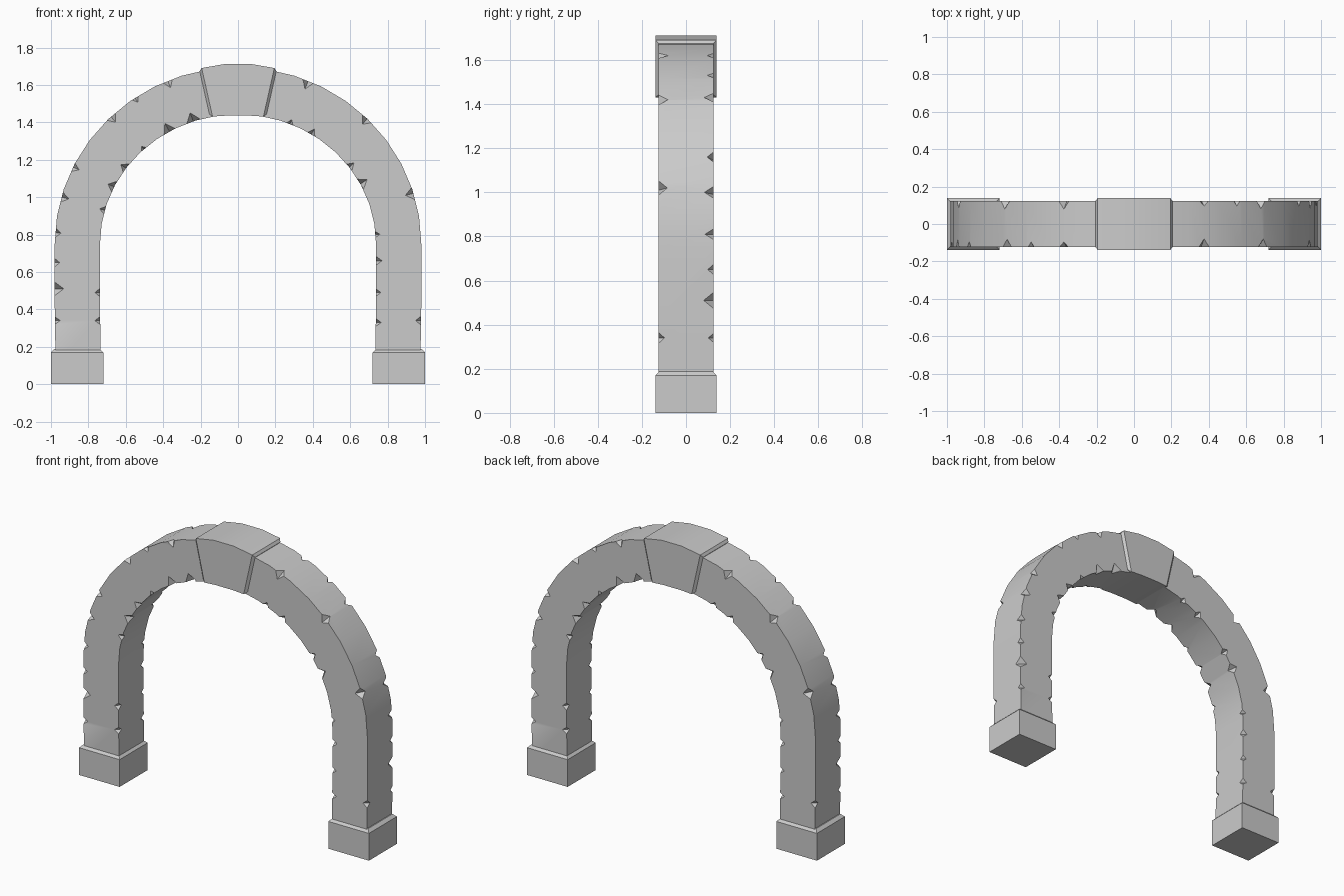
import bpy, bmesh, math, random
from mathutils import Vector

if "Cube" in bpy.data.objects:
    bpy.data.objects.remove(bpy.data.objects["Cube"])

random.seed(4)
HALF_DEPTH = 0.124
SPRING = 0.75                      # height where the legs start to curve


def make_object(name, bm):
    bmesh.ops.recalc_face_normals(bm, faces=bm.faces[:])
    mesh = bpy.data.meshes.new(name)
    bm.to_mesh(mesh)
    bm.free()
    ob = bpy.data.objects.new(name, mesh)
    bpy.context.collection.objects.link(ob)
    return ob


def apply_and_shade(ob, angle=25):
    bpy.ops.object.select_all(action='DESELECT')
    ob.select_set(True)
    bpy.context.view_layer.objects.active = ob
    for m in list(ob.modifiers):
        bpy.ops.object.modifier_apply(modifier=m.name)
    bpy.ops.object.shade_smooth_by_angle(angle=math.radians(angle))


def rail(a, b):
    """One edge line of the arch: straight leg, then part of an ellipse."""
    pts = [Vector((a - 0.005, 0, 0.1)), Vector((a, 0, 0.42))]
    for i in range(10):
        t = math.radians(81) * i / 9
        pts.append(Vector((a * math.cos(t), 0, SPRING + b * math.sin(t))))
    return pts


def at_height(pts, z):
    """Point and tangent on a rail at height z."""
    for p, q in zip(pts, pts[1:]):
        if p.z <= z <= q.z:
            return p.lerp(q, (z - p.z) / (q.z - p.z)), (q - p).normalized()
    return pts[-1], (pts[-1] - pts[-2]).normalized()


outer, inner = rail(0.98, 0.945), rail(0.738, 0.693)

# Arch half: a square section swept from the leg to the keystone
bm = bmesh.new()
rings = []
for o, i in zip(outer, inner):
    rings.append([bm.verts.new((p.x, y, p.z)) for p, y in
                  ((o, -HALF_DEPTH), (o, HALF_DEPTH), (i, HALF_DEPTH), (i, -HALF_DEPTH))])
for r, s in zip(rings, rings[1:]):
    for k in range(4):
        bm.faces.new((r[k], r[(k + 1) % 4], s[(k + 1) % 4], s[k]))
bm.faces.new(rings[0])
bm.faces.new(rings[-1])
arch = make_object("arch_half_right", bm)

# Chips: octahedra centred on the edges, as (height, size)
chips = [
    (outer, -1, ((.34, .032), (1.02, .045), (1.42, .045), (1.62, .04))),
    (outer, 1, ((.34, .026), (.51, .048), (.65, .03), (.81, .032), (1.0, .036),
                (1.16, .032), (1.43, .04), (1.53, .025), (1.62, .034))),
    (inner, -1, ((.33, .028), (.49, .026), (.66, .032), (.8, .022), (1.07, .042),
                 (1.16, .03), (1.335, .03), (1.39, .026))),
    (inner, 1, ((.34, .028), (.49, .03), (.93, .028), (1.055, .042), (1.155, .036),
                (1.255, .022), (1.35, .045), (1.405, .05))),
]
bm = bmesh.new()
for pts, side, spots in chips:
    for z, s in spots:
        c, tan = at_height(pts, z)
        c = c + Vector((0, side * HALF_DEPTH, 0))
        across = Vector((tan.z, 0, -tan.x))
        axes = (tan * s * 0.75, across * s * random.uniform(.85, 1.15),
                Vector((0, s * random.uniform(.8, 1.2), 0)))
        v = [bm.verts.new(c + a * sg) for a in axes for sg in (1, -1)]
        for i in (0, 1):
            for j in (2, 3):
                for k in (4, 5):
                    f = (v[i], v[j], v[k])
                    bm.faces.new(f)
cutter = make_object("chip_cutters", bm)
cutter.hide_render = True

cut = arch.modifiers.new("chips", 'BOOLEAN')
cut.operation = 'DIFFERENCE'
cut.solver = 'EXACT'
cut.object = cutter
apply_and_shade(arch)
bpy.data.objects.remove(cutter)

# Other half is the same piece turned half way round
other = bpy.data.objects.new("arch_half_left", arch.data)
other.rotation_euler.z = math.pi
bpy.context.collection.objects.link(other)

# Foot blocks with a chamfered top
for name, sx in (("foot_right", 1), ("foot_left", -1)):
    bm = bmesh.new()
    bmesh.ops.create_cube(bm, size=1)
    for v in bm.verts:
        v.co = Vector((sx * 0.86 + v.co.x * 0.28, v.co.y * 0.276, (v.co.z + .5) * 0.188))
    top = [e for e in bm.edges if all(v.co.z > 0.1 for v in e.verts)]
    bmesh.ops.bevel(bm, geom=top, offset=0.018, segments=1, affect='EDGES')
    make_object(name, bm)

# Keystone: wedge profile extruded in depth, chamfered around both joints
profile = [(-.208, 1.688), (-.07, 1.712), (.07, 1.712), (.208, 1.688),
           (.15, 1.43), (.06, 1.436), (-.06, 1.436), (-.15, 1.43)]
bm = bmesh.new()
face = bm.faces.new([bm.verts.new((x, -0.138, z)) for x, z in profile])
ext = bmesh.ops.extrude_face_region(bm, geom=[face])
for g in ext["geom"]:
    if isinstance(g, bmesh.types.BMVert):
        g.co.y = 0.138
bmesh.ops.recalc_face_normals(bm, faces=bm.faces[:])
joints = [e for e in bm.edges
          if all(abs(v.co.x) > 0.1 for v in e.verts) and e.verts[0].co.x * e.verts[1].co.x > 0]
bmesh.ops.bevel(bm, geom=joints, offset=0.014, segments=1, affect='EDGES')
keystone = make_object("keystone", bm)
apply_and_shade(keystone)
